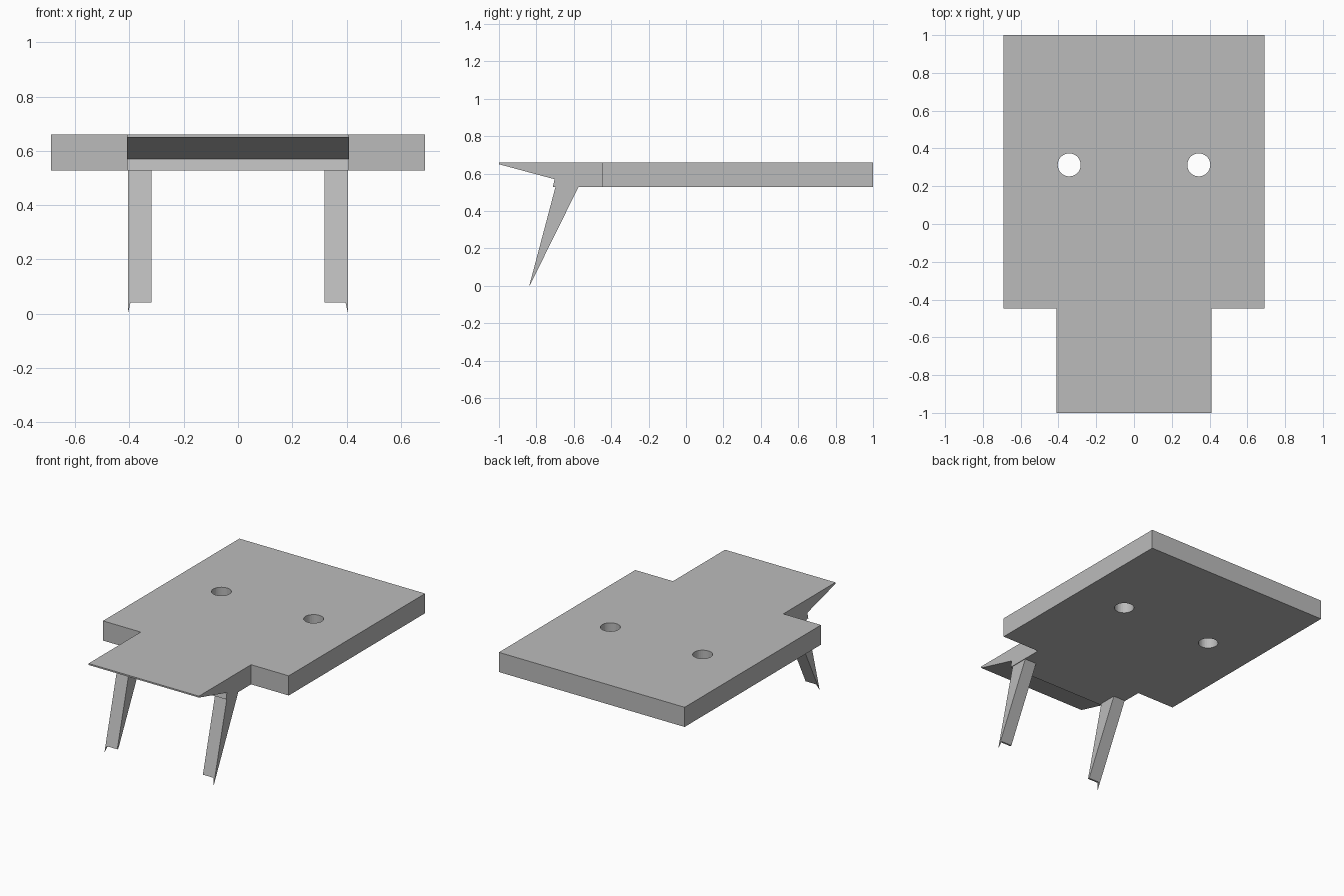
import bpy, bmesh
from mathutils import Vector

cube = bpy.data.objects.get("Cube")
if cube:
    bpy.data.objects.remove(cube, do_unlink=True)

grey = bpy.data.materials.new("light grey")
grey.use_nodes = True
GREY = (0.5, 0.5, 0.5, 1)
grey.diffuse_color = GREY
grey.node_tree.nodes["Principled BSDF"].inputs["Base Color"].default_value = GREY


def loft(name, start, end):
    """Solid between two matching point loops."""
    bm = bmesh.new()
    a = [bm.verts.new(p) for p in start]
    b = [bm.verts.new(p) for p in end]
    bm.faces.new(a)
    bm.faces.new(b)
    for i in range(len(a)):
        j = (i + 1) % len(a)
        bm.faces.new((a[i], a[j], b[j], b[i]))
    bmesh.ops.recalc_face_normals(bm, faces=bm.faces)
    mesh = bpy.data.meshes.new(name)
    bm.to_mesh(mesh)
    bm.free()
    mesh.materials.append(grey)
    obj = bpy.data.objects.new(name, mesh)
    bpy.context.collection.objects.link(obj)
    return obj


def combine(target, other, operation):
    mod = target.modifiers.new(operation.lower(), "BOOLEAN")
    mod.operation = operation
    mod.solver = "EXACT"
    mod.object = other
    other.hide_render = True
    bpy.context.view_layer.objects.active = target
    bpy.ops.object.modifier_apply(modifier=mod.name)
    bpy.data.objects.remove(other, do_unlink=True)


TOP, UNDER = 0.66, 0.528

# Main deck, with the narrow wedge-tipped tongue joined to its front
outline = [(-0.69, -0.447), (0.69, -0.447), (0.69, 1), (-0.69, 1)]
deck = loft("deck", [(x, y, UNDER) for x, y in outline],
            [(x, y, TOP) for x, y in outline])
profile = [(-1, TOP), (-1, 0.65), (-0.703, 0.57), (-0.712, UNDER),
           (-0.3, UNDER), (-0.3, TOP)]
tongue = loft("tongue", [(-0.41, y, z) for y, z in profile],
              [(0.41, y, z) for y, z in profile])
combine(deck, tongue, "UNION")

# Two round holes through the deck
for side in (-1, 1):
    bpy.ops.mesh.primitive_cylinder_add(vertices=32, radius=0.061, depth=1,
                                        location=(side * 0.343, 0.313, 0.6))
    cutter = bpy.context.object
    cutter.data.materials.append(grey)
    combine(deck, cutter, "DIFFERENCE")

# Forward-raked tapering legs, with a small spike at the outer corner
leg_face = [(0.318, UNDER), (0.406, UNDER), (0.406, 0), (0.396, 0.042), (0.318, 0.042)]
tip = Vector((-0.838, 0))
for side, label in ((-1, "right_leg"), (1, "left_leg")):
    loops = []
    for y_top, gap in ((-0.698, 0), (-0.575, 0.002)):
        loops.append([(side * x, tip.x + gap + (y_top - tip.x - gap) * z / UNDER, z)
                      for x, z in leg_face])
    loft(label, *loops)
